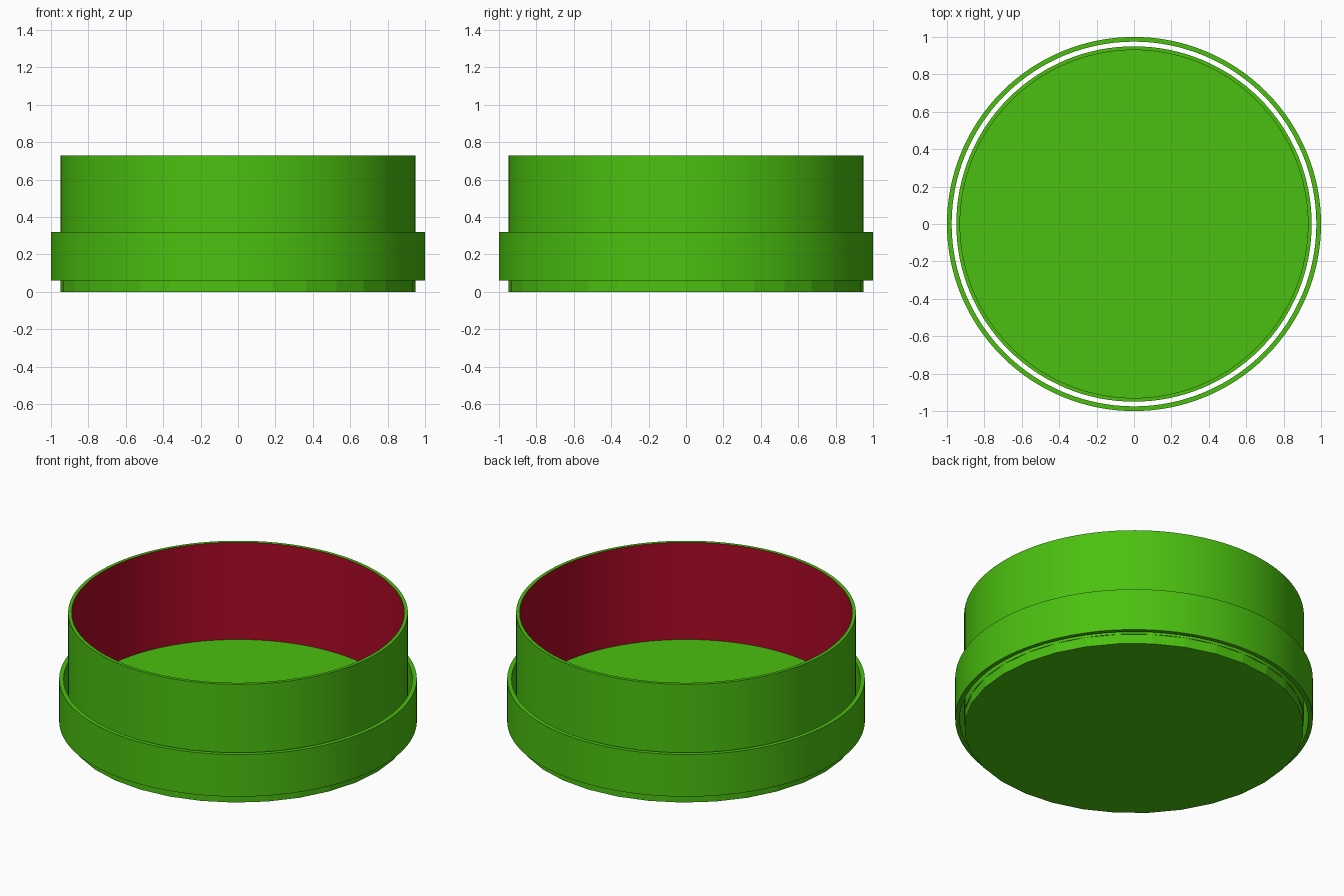
import bpy, bmesh, math

if "Cube" in bpy.data.objects:
    bpy.data.objects.remove(bpy.data.objects["Cube"])


def material(name, rgb):
    m = bpy.data.materials.new(name)
    m.diffuse_color = (*rgb, 1)
    m.use_nodes = True
    m.node_tree.nodes["Principled BSDF"].inputs["Base Color"].default_value = m.diffuse_color
    return m


green = material("green", (0.07, 0.53, 0.005))
red = material("red", (0.43, 0.003, 0.02))


def tube(name, r_out, r_in, z0, z1, inner_mat=None, n=128):
    """Open tube with a rectangular wall section swept around z."""
    section = [(r_out, z0), (r_out, z1), (r_in, z1), (r_in, z0)]
    bm = bmesh.new()
    rings = [[bm.verts.new((r * math.cos(2 * math.pi * i / n),
                            r * math.sin(2 * math.pi * i / n), z))
              for i in range(n)] for r, z in section]
    for k in range(4):
        a, b = rings[k], rings[(k + 1) % 4]
        for i in range(n):
            j = (i + 1) % n
            f = bm.faces.new((a[i], a[j], b[j], b[i]))
            if k == 2 and inner_mat:
                f.material_index = 1
    mesh = bpy.data.meshes.new(name)
    bm.to_mesh(mesh)
    bm.free()
    mesh.materials.append(green)
    if inner_mat:
        mesh.materials.append(inner_mat)
    ob = bpy.data.objects.new(name, mesh)
    bpy.context.collection.objects.link(ob)
    bpy.ops.object.select_all(action='DESELECT')
    ob.select_set(True)
    bpy.context.view_layer.objects.active = ob
    bpy.ops.object.shade_smooth_by_angle(angle=math.radians(30))
    return ob


# Faceted floor disc
bpy.ops.mesh.primitive_cylinder_add(vertices=32, radius=0.95, depth=0.13,
                                    location=(0, 0, 0.065))
base = bpy.context.object
base.name = "base_disc"
base.data.materials.append(green)

# Tall wall with red lining, and the loose outer band
tube("cup_wall", 0.95, 0.93, 0.06, 0.73, red)
tube("outer_band", 1.0, 0.975, 0.06, 0.32)
